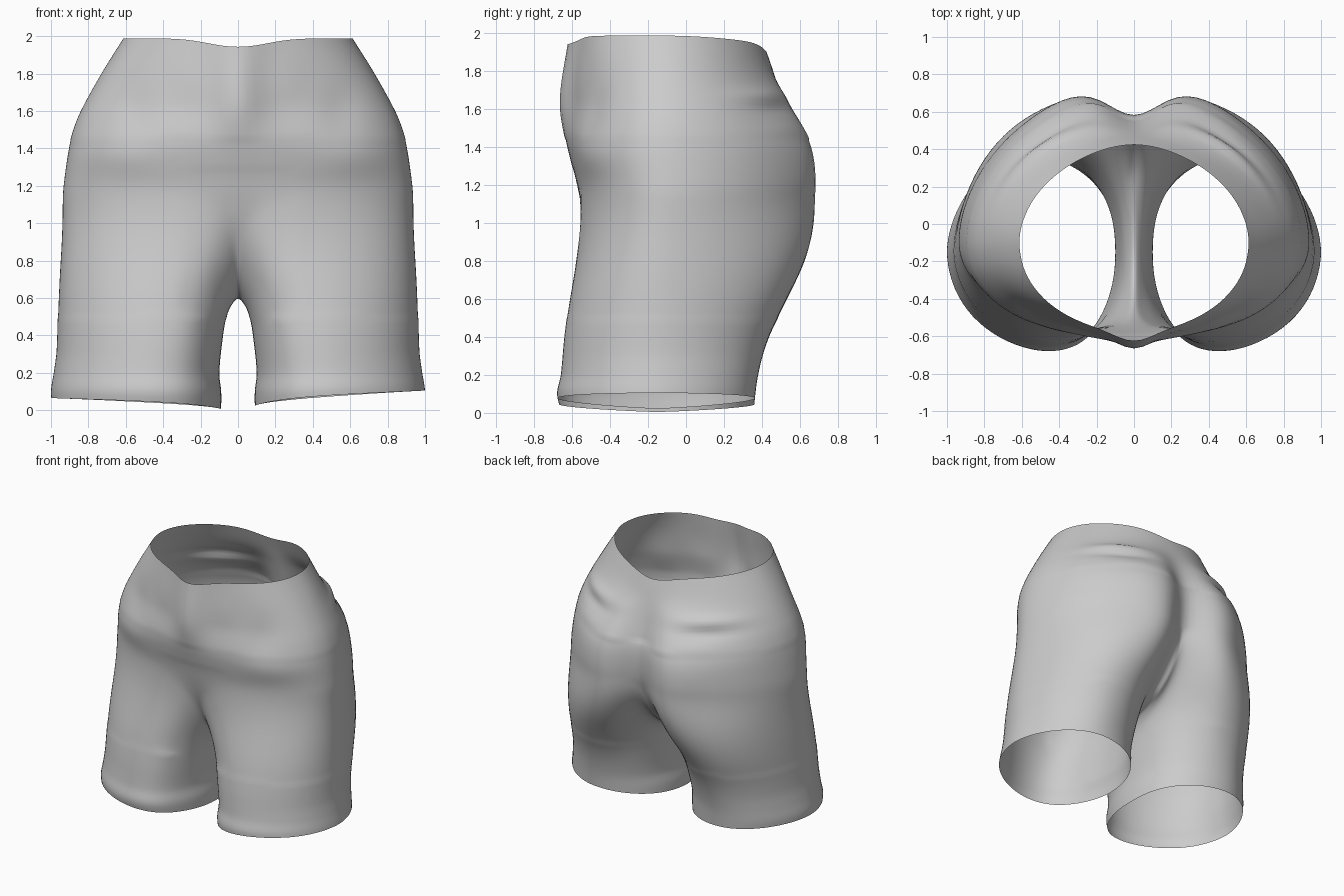
import bpy, bmesh
from math import sin, cos, pi, radians, exp
from mathutils import Vector

if "Cube" in bpy.data.objects:
    bpy.data.objects.remove(bpy.data.objects["Cube"])

M, K = 56, 24            # outer and inner columns per half
LEG_ROWS, TOP_ROWS = 44, 36
SPLIT = 1.15             # height where the torso divides into legs


def curve(t, pts):
    """Smooth interpolation through (t, value) points."""
    if t <= pts[0][0]:
        return pts[0][1]
    if t >= pts[-1][0]:
        return pts[-1][1]
    i = next(j for j in range(len(pts) - 1) if t <= pts[j + 1][0])

    def slope(j):
        a, b = pts[max(j - 1, 0)], pts[min(j + 1, len(pts) - 1)]
        return (b[1] - a[1]) / (b[0] - a[0])
    (t0, v0), (t1, v1) = pts[i], pts[i + 1]
    h = t1 - t0
    u = (t - t0) / h
    return ((2*u**3 - 3*u*u + 1) * v0 + (u**3 - 2*u*u + u) * h * slope(i)
            + (3*u*u - 2*u**3) * v1 + (u**3 - u*u) * h * slope(i + 1))


def spow(v, p):
    return abs(v) ** p * (1 if v >= 0 else -1)


# Torso profiles over height
HIP = [(1.1, .943), (1.2, .935), (1.4, .905), (1.5, .88), (1.6, .84), (1.8, .73), (2, .605)]
FRONT = [(1.1, -.575), (1.2, -.58), (1.3, -.60), (1.45, -.62), (1.65, -.585), (1.97, -.57)]
FRONT_MID = [(1.1, -.55), (1.2, -.575), (1.45, -.64), (1.65, -.665), (1.97, -.62)]
BACK = [(1.1, .745), (1.2, .755), (1.4, .73), (1.5, .675), (1.67, .565), (1.8, .475), (1.97, .405)]
BACK_MID = [(1.1, .54), (1.25, .565), (1.4, .565), (1.6, .52), (1.8, .46), (1.97, .40)]
# Leg profiles over height
INNER = [(0, .09), (.1, .09), (.2, .1), (.4, .08), (.55, .06), (.62, .05), (.8, 0), (1.15, -.05)]
OUTER = [(0, .99), (.1, 1), (.2, .985), (.32, .97), (.6, .965), (.8, .96), (1.15, .94)]
LEG_FRONT = [(0, -.655), (.1, -.68), (.2, -.66), (.4, -.645), (.6, -.63), (.8, -.615), (1.15, -.59)]
LEG_BACK = [(0, .355), (.2, .38), (.4, .43), (.6, .51), (.8, .595), (1, .665), (1.15, .70)]
# Crotch seam from back to front
SEAM_Y = [(0, .56), (.12, .5), (.25, .39), (.38, .23), (.5, .03), (.62, -.14), (.75, -.31), (.87, -.45), (1, -.55)]
SEAM_Z = [(0, 1.15), (.12, .95), (.25, .79), (.38, .67), (.5, .615), (.62, .605), (.75, .66), (.87, .79), (1, 1.15)]


def torso(a, z):
    c = cos(a)
    p = .97 + .1 * min(1, max(0, .5 - c * 2))
    x = curve(z, HIP) * abs(sin(a)) ** p
    if a > pi - 1e-6 or a < 1e-6:
        x = 0
    c = spow(c, p)
    if c > 0:
        y = -.1 + (curve(z, FRONT) + .1) * c
        y += (curve(z, FRONT_MID) - curve(z, FRONT)) * exp(-(x / .14) ** 2)
    else:
        y = -.1 - (curve(z, BACK) + .1) * c
        y += (curve(z, BACK_MID) - curve(z, BACK)) * exp(-(x / .17) ** 2)
    return Vector((x, y, z))


def leg(phi, z):
    xi, xo = curve(z, INNER), curve(z, OUTER)
    c = cos(phi)
    p = .99 + (.1 * c if c > 0 else (.08 + .1 * z) * c)
    x = (xi + xo) / 2 + (xo - xi) / 2 * spow(c, p)
    s = spow(sin(phi), p)
    x -= .09 * max(-s, 0) ** 4          # front bulge sits nearer the middle
    y = -.15 + (curve(z, LEG_BACK) + .15) * max(s, 0) + (curve(z, LEG_FRONT) + .15) * max(-s, 0)
    return Vector((x, y, z))


def column(i):
    """Top point of a leg column and its angle round the leg."""
    if i <= M:
        return torso(pi * i / M, SPLIT), radians(230 + 260 * i / M)
    t = (i - M) / K
    return Vector((0, curve(t, SEAM_Y), curve(t, SEAM_Z))), radians(130 + 100 * t)


def rim(a):
    x = .61 * sin(a)
    return 1.988 - .045 * exp(-(x / .2) ** 2) - .04 * max(0, -cos(a)) ** 2


def build_half(bm, side, hem_out, hem_in):
    def vert(p):
        return bm.verts.new((p.x * side, p.y, p.z))

    def quad(*vs):
        bm.faces.new(vs if side > 0 else vs[::-1])

    # Leg, open at the hem
    rows = []
    for r in range(LEG_ROWS + 1):
        f = r / LEG_ROWS
        row = []
        for i in range(M + K):
            top, phi = column(i)
            hem = hem_in + (hem_out - hem_in) * (.5 + .5 * cos(phi)) ** .6
            p = leg(phi, hem + (top.z - hem) * f)
            g = f ** (1.9 + 6 * max(0, -cos(phi)) ** 3)
            q = p.lerp(top, g * g * (3 - 2 * g))
            q.z = p.z
            q.x = max(q.x, 0)
            row.append(vert(q))
        rows.append(row)
    n = M + K
    for a, b in zip(rows, rows[1:]):
        for i in range(n):
            quad(a[i], a[(i + 1) % n], b[(i + 1) % n], b[i])
    # Hips up to the open waist
    last = rows[-1][:M + 1]
    for r in range(1, TOP_ROWS + 1):
        row = [vert(torso(pi * i / M, SPLIT + (rim(pi * i / M) - SPLIT) * r / TOP_ROWS))
               for i in range(M + 1)]
        for i in range(M):
            quad(last[i], last[i + 1], row[i + 1], row[i])
        last = row


bm = bmesh.new()
build_half(bm, 1, .105, .022)
build_half(bm, -1, .065, .005)
bmesh.ops.remove_doubles(bm, verts=bm.verts, dist=.0005)

# Soften the join of the legs, and the crotch and front more strongly
for n in range(24):
    soft = [v for v in bm.verts if not v.is_boundary and .5 < v.co.z < 1.45
            and (n < 7 or (abs(v.co.x) < .3 and v.co.y < .25 and v.co.z < 1.3))]
    bmesh.ops.smooth_vert(bm, verts=soft, factor=.5, use_axis_x=True, use_axis_y=True, use_axis_z=True)

# Cloth relief: x, front/back, z, width, height, depth
RELIEF = [(.62, -1, 1.36, .22, .1, .015), (.55, -1, 1.6, .1, .14, -.012),
          (.25, -1, 1.75, .1, .15, .01), (.42, 1, 1.3, .16, .13, .006),
          (.48, 1, 1.675, .18, .035, .02), (.48, 1, 1.6, .18, .03, -.014),
          (.45, 1, 1.5, .17, .035, .008)]
bm.normal_update()
moves = []
for v in bm.verts:
    x, y, z = v.co
    d = sum(amp * exp(-((abs(x) - bx) / w) ** 2 - ((z - bz) / h) ** 2)
            * min(1, max(0, (y * s + .05) / .3))
            for bx, s, bz, w, h, amp in RELIEF)
    moves.append((v, v.normal * d))
for v, m in moves:
    v.co += m

mesh = bpy.data.meshes.new("shorts")
bm.to_mesh(mesh)
bm.free()
for p in mesh.polygons:
    p.use_smooth = True
shorts = bpy.data.objects.new("shorts", mesh)
bpy.context.collection.objects.link(shorts)
